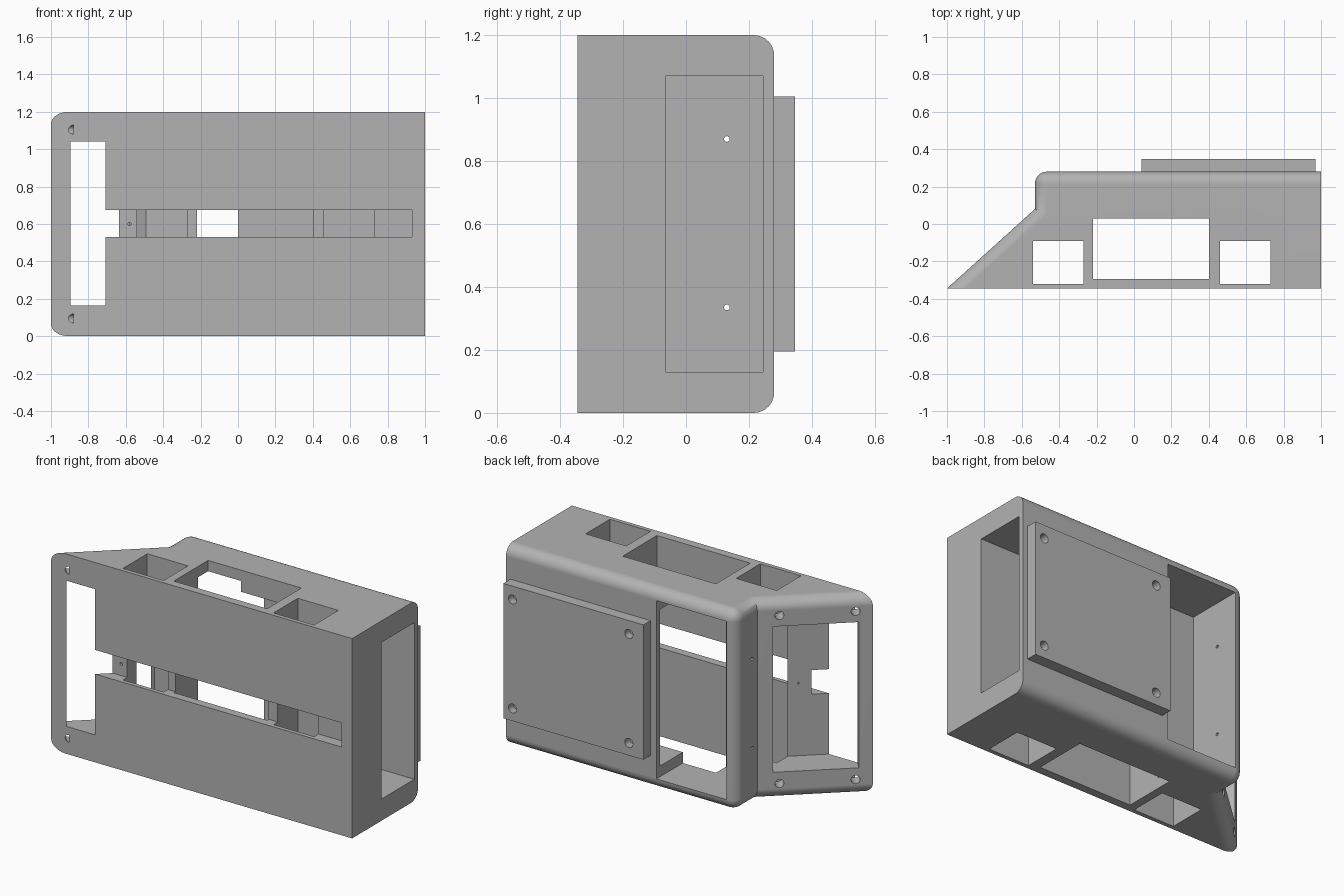
import bpy, bmesh, math
from mathutils import Vector, Matrix

cube = bpy.data.objects.get("Cube")
if cube:
    bpy.data.objects.remove(cube, do_unlink=True)

# One plain grey for everything
grey = bpy.data.materials.new("plain_grey")
grey.use_nodes = True
grey.diffuse_color = (0.45, 0.45, 0.45, 1)
grey.node_tree.nodes["Principled BSDF"].inputs["Base Color"].default_value = (0.45, 0.45, 0.45, 1)

H, FRONT, BACK, STEP, WALL = 1.2, -0.345, 0.28, -0.53, 0.065


def make(name, bm):
    bmesh.ops.recalc_face_normals(bm, faces=bm.faces[:])
    mesh = bpy.data.meshes.new(name)
    bm.to_mesh(mesh)
    bm.free()
    mesh.materials.append(grey)
    obj = bpy.data.objects.new(name, mesh)
    bpy.context.collection.objects.link(obj)
    return obj


def prism(points, z0, z1):
    bm = bmesh.new()
    base = bm.faces.new([bm.verts.new((x, y, z0)) for x, y in points])
    up = bmesh.ops.extrude_face_region(bm, geom=[base])["geom"]
    bmesh.ops.translate(bm, vec=(0, 0, z1 - z0), verts=[v for v in up if isinstance(v, bmesh.types.BMVert)])
    return bm


def box(name, x0, x1, y0, y1, z0, z1):
    return make(name, prism([(x0, y0), (x1, y0), (x1, y1), (x0, y1)], z0, z1))


def rod(name, centre, axis, radius, length):
    bm = bmesh.new()
    turn = Vector(axis).to_track_quat("Z", "Y").to_matrix().to_4x4()
    bmesh.ops.create_cone(bm, cap_ends=True, segments=24, radius1=radius, radius2=radius,
                          depth=length, matrix=Matrix.Translation(centre) @ turn)
    return make(name, bm)


def cut(target, cutter):
    mod = target.modifiers.new("cut", "BOOLEAN")
    mod.operation, mod.solver, mod.object = "DIFFERENCE", "EXACT", cutter
    cutter.hide_render = True
    bpy.context.view_layer.objects.active = target
    bpy.ops.object.modifier_apply(modifier=mod.name)
    bpy.data.objects.remove(cutter, do_unlink=True)


def finish(obj):
    bpy.ops.object.select_all(action="DESELECT")
    obj.select_set(True)
    bpy.context.view_layer.objects.active = obj
    bpy.ops.object.shade_smooth_by_angle(angle=math.radians(30))
    obj.modifiers.new("even_shading", "WEIGHTED_NORMAL").keep_sharp = True


# Solid body with rounded rear, step and slanted edges
bm = prism([(-1, FRONT), (1, FRONT), (1, BACK), (STEP, BACK), (STEP, 0.08)], 0, H)
rounded = []
for e in bm.edges:
    a, b = e.verts[0].co, e.verts[1].co
    mid = (a + b) / 2
    if abs(a.z - b.z) < 0.01:
        if mid.y > FRONT + 0.01 and mid.x < 0.99:
            rounded.append(e)
    elif abs(mid.x - STEP) < 0.01 and abs(mid.y - BACK) < 0.01:
        rounded.append(e)
bmesh.ops.bevel(bm, geom=rounded, offset=WALL, offset_type="OFFSET", segments=8,
                profile=0.5, affect="EDGES", clamp_overlap=False)
body = make("body", bm)

# Three shafts running from top to bottom
for x0, x1, y0, y1 in [(-0.54, -0.27, -0.32, -0.09), (-0.22, 0.40, -0.295, 0.03),
                       (0.46, 0.73, -0.32, -0.09)]:
    cut(body, box("shaft_cutter", x0, x1, y0, y1, -0.1, H + 0.1))

# Side tunnel, rear opening and front slot
cut(body, box("tunnel_cutter", STEP + WALL, 1.1, -0.065, 0.245, 0.13, 1.07))
cut(body, box("rear_cutter", STEP + WALL, 0, -0.065, 0.4, 0.065, 1.135))
cut(body, box("slot_cutter", -0.75, 0.93, -0.5, -0.28, 0.53, 0.675))

# Window cut square to the slanted face, coming out at the front
along = Vector((STEP + 1, 0.08 - FRONT, 0)).normalized()
inward = Vector((along.y, -along.x, 0))


def on_slant(x):
    return Vector((-1, FRONT, 0)) + along * ((x + 1) / along.x)


low, high = on_slant(-0.943), on_slant(-0.594)
corners = [low - inward * 0.1, high - inward * 0.1, high + inward * 0.195, low + inward * 0.195]
cut(body, make("window_cutter", prism([p.xy for p in corners], 0.165, 1.04)))

# Screw holes round the window
for x in (-0.93, -0.62):
    for z in (0.095, 1.105):
        cut(body, rod("screw_cutter", on_slant(x) + Vector((0, 0, z)), inward, 0.025, 0.16))

# Small holes in the step wall and behind the slot
for z in (0.335, 0.87):
    cut(body, rod("step_hole_cutter", (STEP + 0.03, 0.13, z), (1, 0, 0), 0.009, 0.2))
cut(body, rod("slot_hole_cutter", (-0.58, -0.27, 0.6), (0, 1, 0), 0.008, 0.08))
finish(body)

# Rear plate with a hole in each corner
plate = box("rear_plate", 0.04, 0.97, BACK - 0.01, 0.347, 0.195, 1.005)
for x in (0.137, 0.91):
    for z in (0.27, 0.925):
        cut(plate, rod("plate_hole_cutter", (x, 0.36, z), (0, 1, 0), 0.027, 0.12))
finish(plate)
